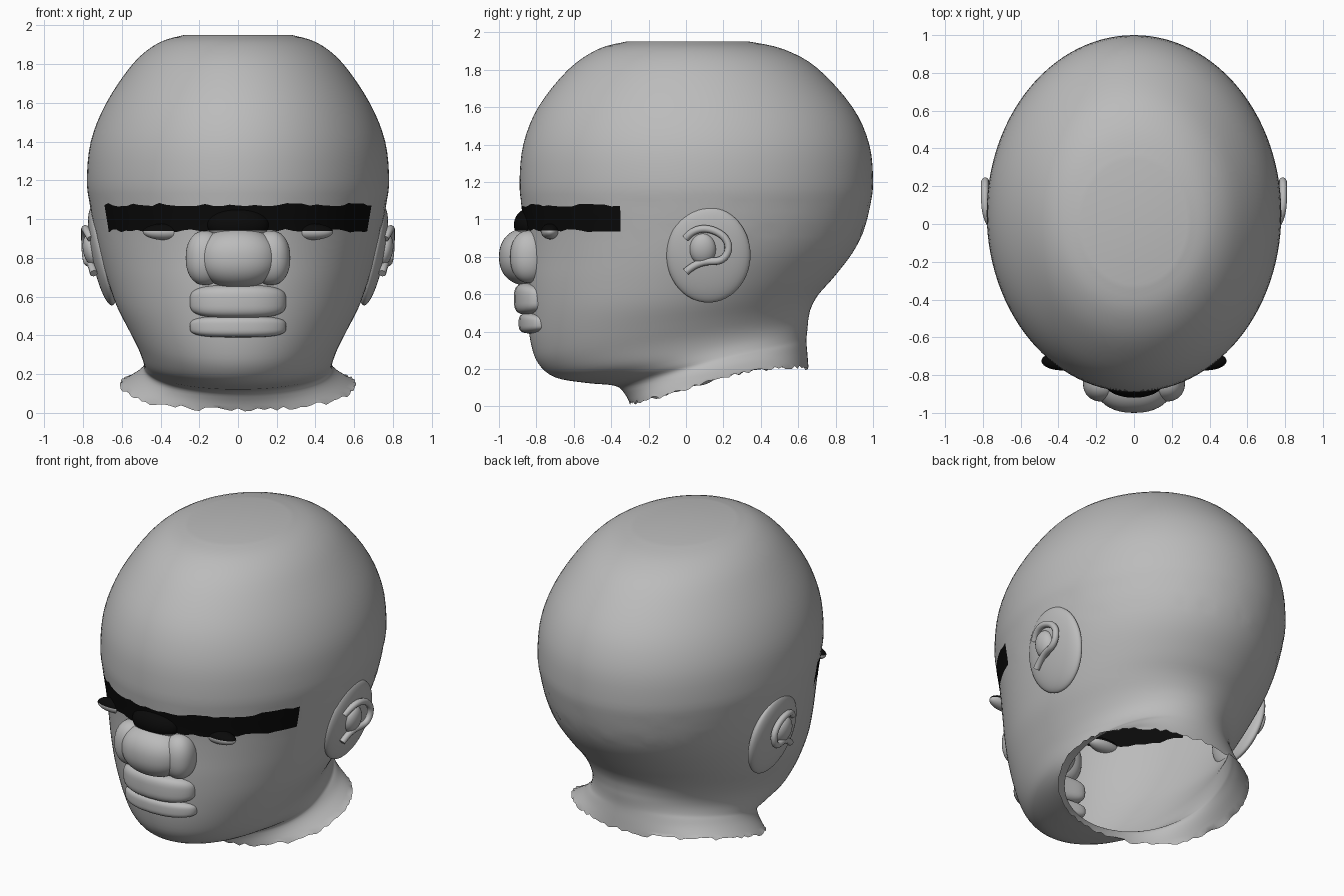
import bpy, bmesh, math, random
from mathutils import Matrix, Vector

random.seed(4)
if "Cube" in bpy.data.objects:
    bpy.data.objects.remove(bpy.data.objects["Cube"])


def make_material(name, value):
    mat = bpy.data.materials.new(name)
    colour = (value, value, value, 1)
    mat.diffuse_color = colour
    mat.use_nodes = True
    mat.node_tree.nodes["Principled BSDF"].inputs["Base Color"].default_value = colour
    return mat


GREY = make_material("clay grey", 0.5)
BLACK = make_material("band black", 0.003)
BAND_LOW, BAND_HIGH = 0.94, 1.075


def finish(bm, name):
    bmesh.ops.recalc_face_normals(bm, faces=bm.faces)
    mesh = bpy.data.meshes.new(name)
    bm.to_mesh(mesh)
    bm.free()
    mesh.materials.append(GREY)
    mesh.materials.append(BLACK)
    obj = bpy.data.objects.new(name, mesh)
    bpy.context.collection.objects.link(obj)
    bpy.ops.object.select_all(action="DESELECT")
    bpy.context.view_layer.objects.active = obj
    obj.select_set(True)
    bpy.ops.object.shade_smooth_by_angle(angle=math.radians(50))
    return obj


def blob(name, centre, radii, power=1.0, bend=0.0, roll=0.0):
    """Rounded lump; power under one makes it boxier, bend wraps it round the face."""
    bm = bmesh.new()
    bmesh.ops.create_uvsphere(bm, u_segments=40, v_segments=28, radius=1)
    turn = Matrix.Rotation(roll, 3, "Y")
    for v in bm.verts:
        p = [math.copysign(abs(c) ** power, c) * r for c, r in zip(v.co, radii)]
        v.co = turn @ Vector(p) + Vector(centre)
        v.co.y += bend * v.co.x ** 2
    for f in bm.faces:
        f.material_index = int(f.calc_center_median().z > BAND_LOW)
    return finish(bm, name)


def spline(a, b, c, d, t):
    return [0.5 * (2 * q + (r - p) * t + (2 * p - 5 * q + 4 * r - s) * t * t
                   + (3 * q - p - 3 * r + s) * t ** 3) for p, q, r, s in zip(a, b, c, d)]


# Head rings, crown to neck: front y, front z, back y, back z, half width
KEYS = [
    (-.32, 1.95, .34, 1.95, .28), (-.47, 1.91, .52, 1.91, .41),
    (-.63, 1.80, .70, 1.81, .54), (-.79, 1.60, .89, 1.60, .68),
    (-.87, 1.40, .98, 1.40, .76), (-.89, 1.20, 1.0, 1.20, .78),
    (-.88, BAND_HIGH, .985, BAND_HIGH, .765),
    (-.865, BAND_LOW, .95, BAND_LOW, .74),
    (-.86, .80, .89, .82, .71), (-.86, .66, .79, .69, .67),
    (-.85, .50, .71, .60, .625), (-.83, .34, .67, .53, .565),
    (-.79, .23, .655, .47, .52), (-.70, .155, .65, .42, .495),
    (-.53, .125, .645, .37, .485), (-.38, .11, .645, .33, .49),
    (-.33, .07, .65, .27, .53), (-.30, .015, .655, .205, .61),
]
BAND_KEY, STEPS, SIDES = 6, 4, 112

# Head shell, open at the neck, with a ragged painted band across the eyes
bm = bmesh.new()
samples = []
for i in range(len(KEYS) - 1):
    quad = [KEYS[max(i - 1, 0)], KEYS[i], KEYS[i + 1], KEYS[min(i + 2, len(KEYS) - 1)]]
    samples += [spline(*quad, s / STEPS) for s in range(STEPS)]
samples.append(KEYS[-1])
rings = []
for n, (yf, zf, yb, zb, w) in enumerate(samples):
    ragged = n in (BAND_KEY * STEPS, (BAND_KEY + 1) * STEPS)
    neck = max(0, n / (len(samples) - 1) - 0.85) / 0.15
    ring = []
    for k in range(SIDES):
        a = math.tau * k / SIDES
        u = 0.5 - 0.5 * math.cos(a)
        z = zf + (zb - zf) * u + 0.07 * neck * math.sin(a) ** 2 * u
        if ragged:
            z += random.uniform(-0.009, 0.009)
        if n == len(samples) - 1:
            z += random.uniform(-0.012, 0.012)
        ring.append(bm.verts.new((w * math.sin(a), yf + (yb - yf) * u, z)))
    rings.append(ring)
for n, (upper, lower) in enumerate(zip(rings, rings[1:])):
    for k in range(SIDES):
        j = (k + 1) % SIDES
        f = bm.faces.new((upper[k], upper[j], lower[j], lower[k]))
        in_band = BAND_KEY * STEPS <= n < (BAND_KEY + 1) * STEPS
        f.material_index = int(in_band and f.calc_center_median().y < -0.37)
bm.faces.new(rings[0])
finish(bm, "head")

# Nose and bridge
blob("nose_ball", (0, -.84, .80), (.21, .16, .155), power=.9)
blob("nose_bridge", (0, -.835, .97), (.16, .085, .09))

# Lips wrapped round the face
blob("upper_lip", (0, -.83, .575), (.25, .09, .085), power=.6, bend=.9)
blob("lower_lip", (0, -.82, .445), (.25, .075, .055), power=.6, bend=.9)

for side, label in ((1, "left"), (-1, "right")):
    blob(label + "_nostril", (side * .17, -.84, .80), (.10, .10, .14), power=.9)
    blob(label + "_eyelid", (side * .38, -.725, .935), (.11, .05, .042))

    # Ear: flattened base leaning with the head, and a curled rim
    ear = blob(label + "_ear", (side * .70, .12, .81), (.055, .225, .26), roll=side * .2)
    for p in ear.data.polygons:
        p.material_index = 0
    curl = bpy.data.curves.new(label + "_ear_rim", "CURVE")
    curl.dimensions = "3D"
    curl.bevel_depth = 0.02
    curl.bevel_resolution = 3
    curl.use_fill_caps = True
    path = curl.splines.new("NURBS")
    points = [(.76, .0, .90), (.79, .05, .96), (.79, .17, .95), (.79, .25, .86),
              (.78, .19, .75), (.76, .08, .79), (.745, .0, .72)]
    path.points.add(len(points) - 1)
    for point, (x, y, z) in zip(path.points, points):
        point.co = (side * x, y, z, 1)
    path.use_endpoint_u = True
    path.order_u = 4
    curl.materials.append(GREY)
    rim = bpy.data.objects.new(label + "_ear_rim", curl)
    bpy.context.collection.objects.link(rim)
    blob(label + "_ear_lobe", (side * .755, .09, .84), (.045, .07, .085), roll=side * .2)
